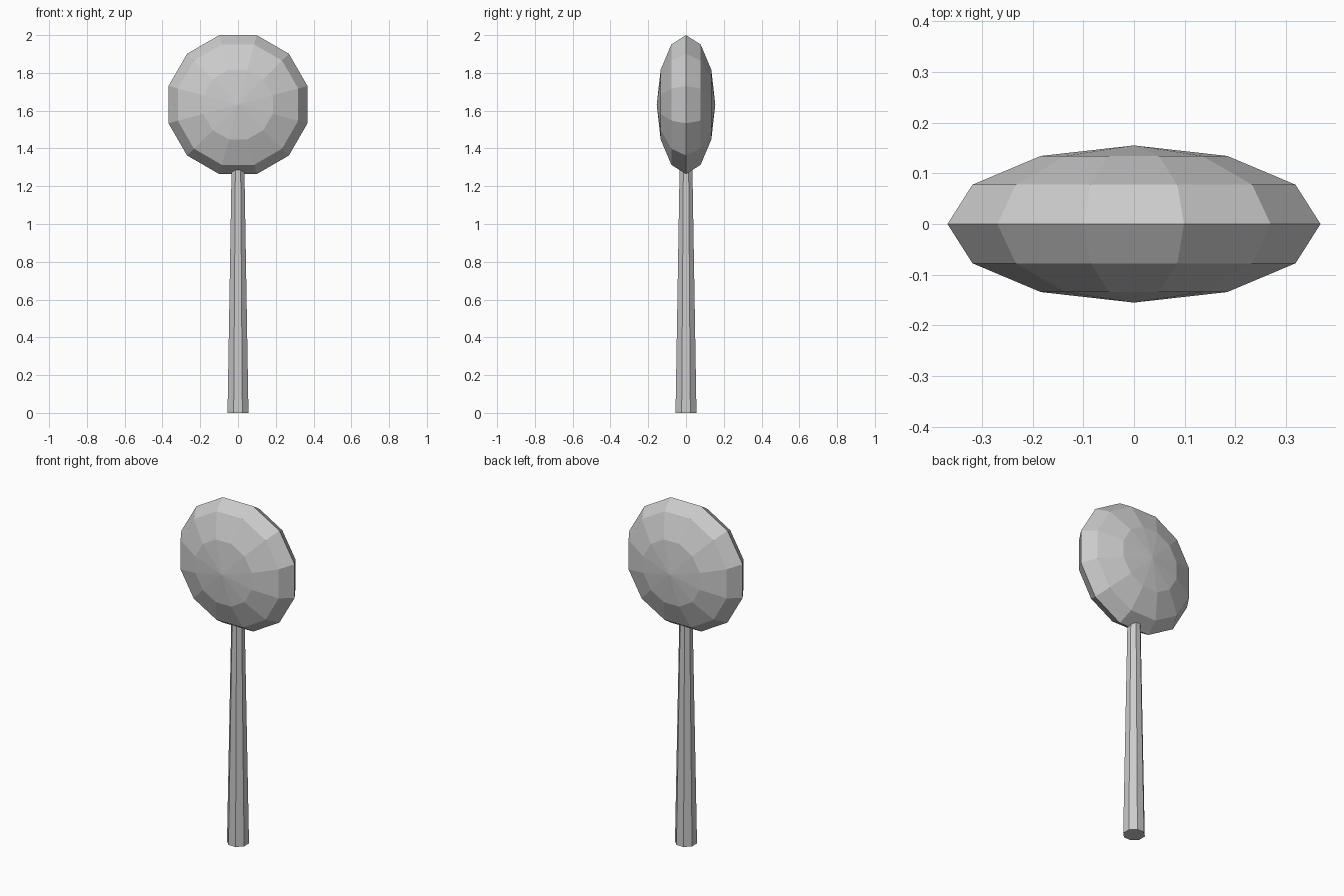
import bpy, bmesh, math
from mathutils import Matrix

cube = bpy.data.objects.get("Cube")
if cube:
    bpy.data.objects.remove(cube, do_unlink=True)

# Single plain grey
GREY = (0.6, 0.6, 0.6, 1)
grey = bpy.data.materials.new("plain_grey")
grey.use_nodes = True
grey.diffuse_color = GREY
grey.node_tree.nodes["Principled BSDF"].inputs["Base Color"].default_value = GREY


def add_part(name, bm, matrix):
    bm.transform(matrix)
    bmesh.ops.recalc_face_normals(bm, faces=bm.faces[:])
    mesh = bpy.data.meshes.new(name)
    bm.to_mesh(mesh)
    bm.free()
    mesh.materials.append(grey)
    obj = bpy.data.objects.new(name, mesh)
    bpy.context.collection.objects.link(obj)
    return obj


# Flattened round head, poles facing front and back, flat edge on top
half_width, half_depth = 0.368, 0.155
radius = half_width / math.cos(math.pi / 12)
bm = bmesh.new()
bmesh.ops.create_uvsphere(bm, u_segments=12, v_segments=6, radius=1)
add_part("head", bm,
         Matrix.Translation((0, 0, 2 - half_width))
         @ Matrix.Diagonal((radius, half_depth, radius, 1))
         @ Matrix.Rotation(math.pi / 2, 4, 'X')
         @ Matrix.Rotation(math.pi / 12, 4, 'Z'))

# Tapered eight-sided stick running up into the head
height = 1.32
corner = 1 / math.cos(math.pi / 8)
bm = bmesh.new()
bmesh.ops.create_cone(bm, cap_ends=True, segments=8, depth=height,
                      radius1=0.0555 * corner, radius2=0.0335 * corner)
add_part("stick", bm,
         Matrix.Translation((0, 0, height / 2))
         @ Matrix.Rotation(math.pi / 8, 4, 'Z'))
